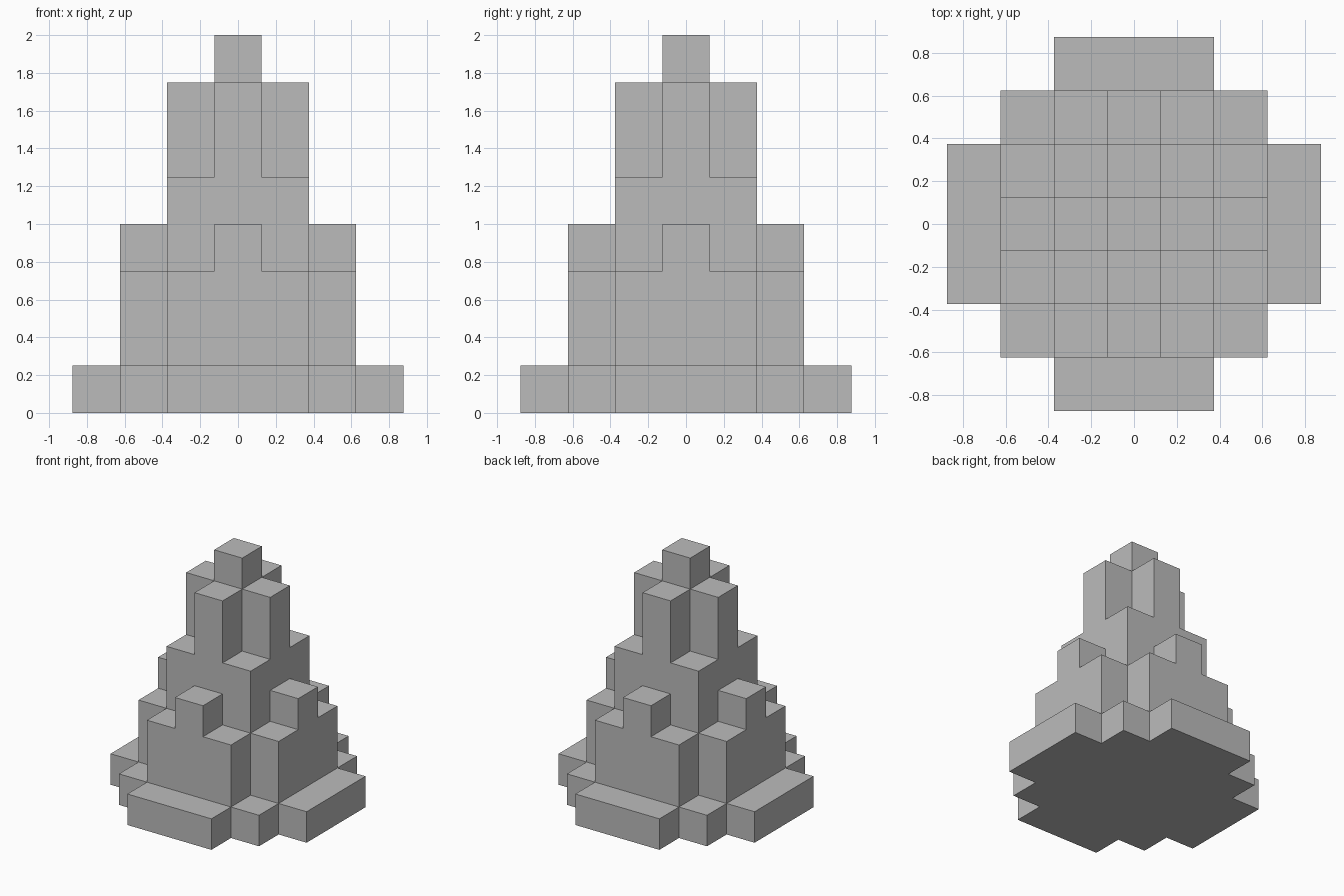
import bpy
import bmesh
import math
from mathutils import Vector

if "Cube" in bpy.data.objects:
    bpy.data.objects.remove(bpy.data.objects["Cube"], do_unlink=True)

UNIT = 0.25  # edge length of one block

stone = bpy.data.materials.new("grey stone")
stone.use_nodes = True
grey = (0.5, 0.5, 0.5, 1)
stone.diffuse_color = grey
stone.node_tree.nodes["Principled BSDF"].inputs["Base Color"].default_value = grey


def slab(reach_x, reach_y, bottom, top):
    """Blocks of a slab centred on the axis, reaching that many blocks each way."""
    return {(x, y, z)
            for x in range(-reach_x, reach_x + 1)
            for y in range(-reach_y, reach_y + 1)
            for z in range(bottom, top)}


def cross(length, width, bottom, top):
    """Two slabs crossing at right angles."""
    return slab(length, width, bottom, top) | slab(width, length, bottom, top)


# Tiers of the tower, from the ground up
base = slab(2, 2, 0, 1) | cross(3, 1, 0, 1)
buttresses = cross(2, 1, 1, 3)
posts = cross(2, 0, 3, 4)
core = slab(1, 1, 3, 5)
crown = cross(1, 0, 5, 7)
finial = slab(0, 0, 7, 8)
blocks = base | buttresses | posts | core | crown | finial

# One closed skin: a face only where a block meets open air
bm = bmesh.new()
for block in blocks:
    centre = Vector(block) + Vector((0, 0, 0.5))
    for axis in range(3):
        for sign in (-1, 1):
            normal = Vector((0, 0, 0))
            normal[axis] = sign
            if tuple(int(c + n) for c, n in zip(block, normal)) in blocks:
                continue
            u = Vector((0, 0, 0))
            u[(axis + 1) % 3] = 0.5
            v = normal.cross(u)
            middle = centre + normal / 2
            corners = (middle - u - v, middle + u - v, middle + u + v, middle - u + v)
            bm.faces.new([bm.verts.new(c * UNIT) for c in corners])

# Weld the blocks and merge flat areas into single faces
bmesh.ops.remove_doubles(bm, verts=bm.verts, dist=0.001)
bmesh.ops.dissolve_limit(bm, angle_limit=math.radians(1), verts=bm.verts, edges=bm.edges)
bmesh.ops.recalc_face_normals(bm, faces=bm.faces)

mesh = bpy.data.meshes.new("stepped_tower")
bm.to_mesh(mesh)
bm.free()
mesh.materials.append(stone)
tower = bpy.data.objects.new("stepped_tower", mesh)
bpy.context.collection.objects.link(tower)
